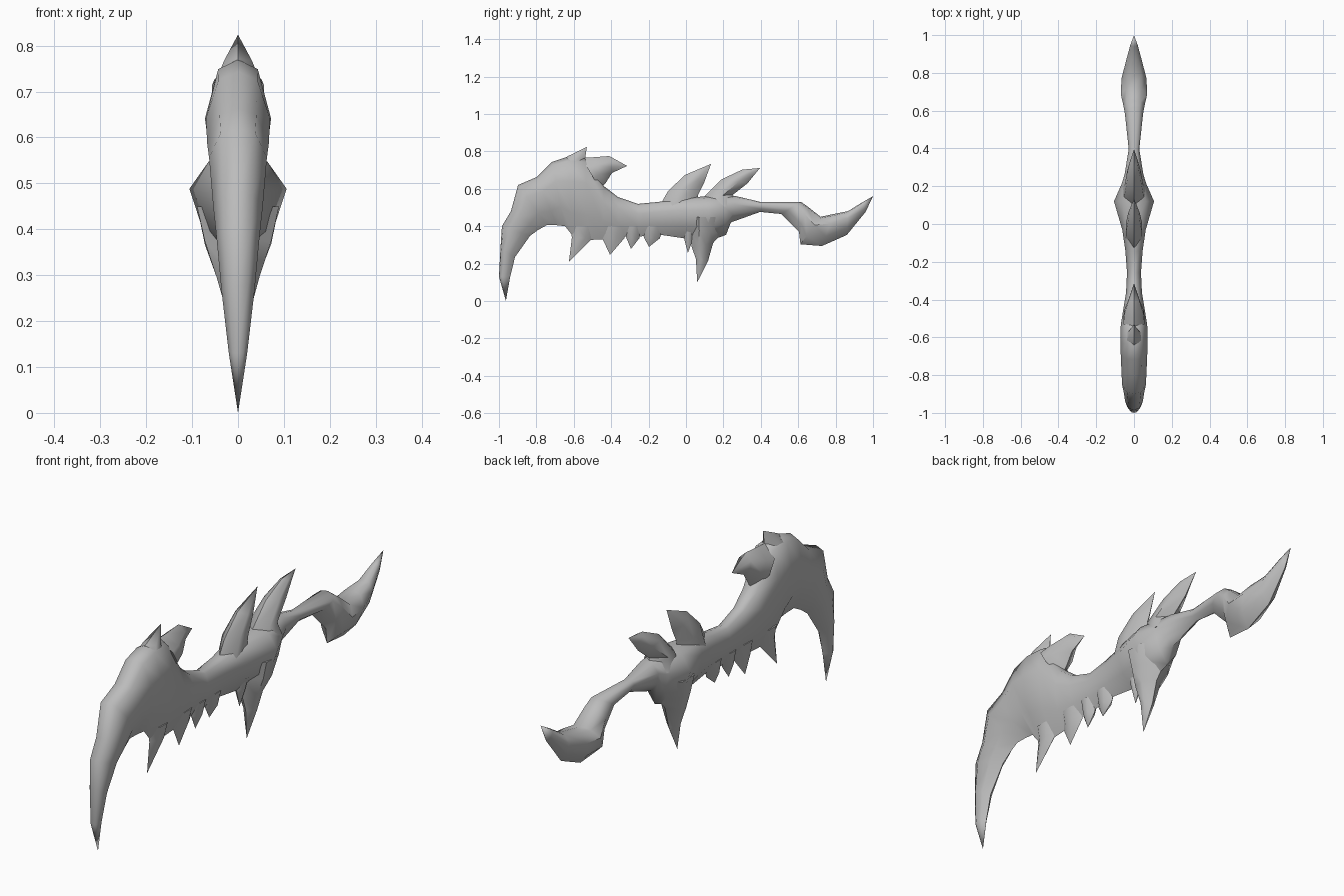
import bpy
import bmesh

cube = bpy.data.objects.get("Cube")
if cube:
    bpy.data.objects.remove(cube, do_unlink=True)

grey = bpy.data.materials.new("plain grey")
grey.use_nodes = True
COLOUR = (0.5, 0.5, 0.5, 1)
grey.diffuse_color = COLOUR
grey.node_tree.nodes["Principled BSDF"].inputs["Base Color"].default_value = COLOUR

# Half cross-sections: (share of half width, share of depth from first edge to second)
ROUND_BACK = [(0, 0), (0.6, 0.05), (1, 0.3), (0.7, 0.7), (0, 1)]
DIAMOND = [(0, 0), (0.85, 0.3), (0.85, 0.65), (0, 1)]


def loft(name, stations, section, angle=0.9):
    """Skin rings set between two edge points (y, z) with a half width."""
    bm = bmesh.new()
    rings = []
    for (ay, az), (by, bz), w in stations:
        pts = [(w * s, t) for s, t in section]
        pts += [(-x, t) for x, t in pts[-2:0:-1]]
        rings.append([bm.verts.new((x, ay + (by - ay) * t, az + (bz - az) * t))
                      for x, t in pts])
    n = len(rings[0])
    for r0, r1 in zip(rings, rings[1:]):
        for i in range(n):
            j = (i + 1) % n
            bm.faces.new((r0[i], r0[j], r1[j], r1[i]))
    bm.faces.new(rings[0])
    bm.faces.new(rings[-1])
    bmesh.ops.remove_doubles(bm, verts=bm.verts, dist=0.0005)
    bmesh.ops.recalc_face_normals(bm, faces=bm.faces)
    mesh = bpy.data.meshes.new(name)
    bm.to_mesh(mesh)
    bm.free()
    mesh.materials.append(grey)
    obj = bpy.data.objects.new(name, mesh)
    bpy.context.collection.objects.link(obj)
    bpy.ops.object.select_all(action='DESELECT')
    obj.select_set(True)
    bpy.context.view_layer.objects.active = obj
    bpy.ops.object.shade_smooth_by_angle(angle=angle)


def tip(y, z):
    return ((y, z), (y, z), 0)


# Hooked blade, head and grip up to the guard, handle and curled pommel
loft("body", [
    tip(-0.963, 0.0),
    ((-1.0, 0.13), (-0.94, 0.13), 0.02),
    ((-0.992, 0.28), (-0.914, 0.235), 0.036),
    ((-0.984, 0.40), (-0.834, 0.348), 0.047),
    ((-0.936, 0.48), (-0.79, 0.38), 0.054),
    ((-0.898, 0.62), (-0.743, 0.406), 0.063),
    ((-0.797, 0.663), (-0.69, 0.405), 0.067),
    ((-0.717, 0.743), (-0.647, 0.40), 0.07),
    ((-0.636, 0.77), (-0.60, 0.342), 0.072),
    ((-0.54, 0.765), (-0.52, 0.326), 0.07),
    ((-0.44, 0.615), (-0.444, 0.33), 0.055),
    ((-0.364, 0.556), (-0.36, 0.345), 0.042),
    ((-0.257, 0.519), (-0.25, 0.345), 0.037),
    ((-0.144, 0.53), (-0.13, 0.353), 0.046),
    ((-0.04, 0.55), (-0.01, 0.335), 0.062),
    ((0.12, 0.56), (0.12, 0.32), 0.106),
    ((0.21, 0.56), (0.214, 0.353), 0.066),
    ((0.27, 0.56), (0.24, 0.42), 0.05),
    ((0.396, 0.53), (0.396, 0.476), 0.028),
    ((0.615, 0.53), (0.51, 0.465), 0.048),
    ((0.65, 0.505), (0.604, 0.37), 0.058),
    ((0.72, 0.45), (0.612, 0.303), 0.07),
    ((0.79, 0.465), (0.727, 0.294), 0.066),
    ((0.866, 0.48), (0.86, 0.353), 0.042),
    ((0.94, 0.526), (0.96, 0.476), 0.02),
    tip(1.0, 0.56),
], ROUND_BACK)

# Swept-back horns on the head
loft("head_front_horn", [
    ((-0.70, 0.73), (-0.50, 0.67), 0.062),
    ((-0.636, 0.772), (-0.54, 0.755), 0.036),
    tip(-0.53, 0.824)], DIAMOND)
loft("head_rear_horn", [
    ((-0.56, 0.765), (-0.46, 0.60), 0.066),
    ((-0.50, 0.768), (-0.43, 0.63), 0.06),
    ((-0.41, 0.775), (-0.396, 0.684), 0.034),
    tip(-0.315, 0.722)], DIAMOND)

# Swept-back horns above the guard
loft("guard_front_horn", [
    ((-0.14, 0.51), (0.07, 0.49), 0.052),
    ((-0.096, 0.588), (0.064, 0.567), 0.05),
    ((-0.005, 0.674), (0.096, 0.63), 0.035),
    tip(0.134, 0.733)], DIAMOND)
loft("guard_rear_horn", [
    ((0.08, 0.50), (0.29, 0.51), 0.075),
    ((0.10, 0.56), (0.25, 0.567), 0.06),
    ((0.19, 0.65), (0.33, 0.63), 0.042),
    ((0.30, 0.702), (0.362, 0.67), 0.022),
    tip(0.396, 0.711)], DIAMOND)

# Long spur below the guard
loft("guard_spur", [
    ((0.0, 0.45), (0.23, 0.45), 0.105),
    ((0.02, 0.38), (0.19, 0.36), 0.085),
    ((0.03, 0.29), (0.145, 0.31), 0.055),
    ((0.053, 0.225), (0.118, 0.214), 0.03),
    tip(0.06, 0.10)], DIAMOND)

# Teeth along the lower edge: front, back, tip y, tip z
teeth = [(-0.61, -0.50, -0.626, 0.209), (-0.45, -0.33, -0.406, 0.246),
         (-0.32, -0.25, -0.294, 0.278), (-0.225, -0.14, -0.198, 0.289),
         (-0.012, 0.04, 0.01, 0.257)]
for i, (y0, y1, ty, tz) in enumerate(teeth, 1):
    loft(f"edge_tooth_{i}", [
        ((y0 - 0.01, 0.40), (y1 + 0.02, 0.40), 0.036),
        ((y0, 0.34), (y1, 0.335), 0.024),
        tip(ty, tz)], DIAMOND)
